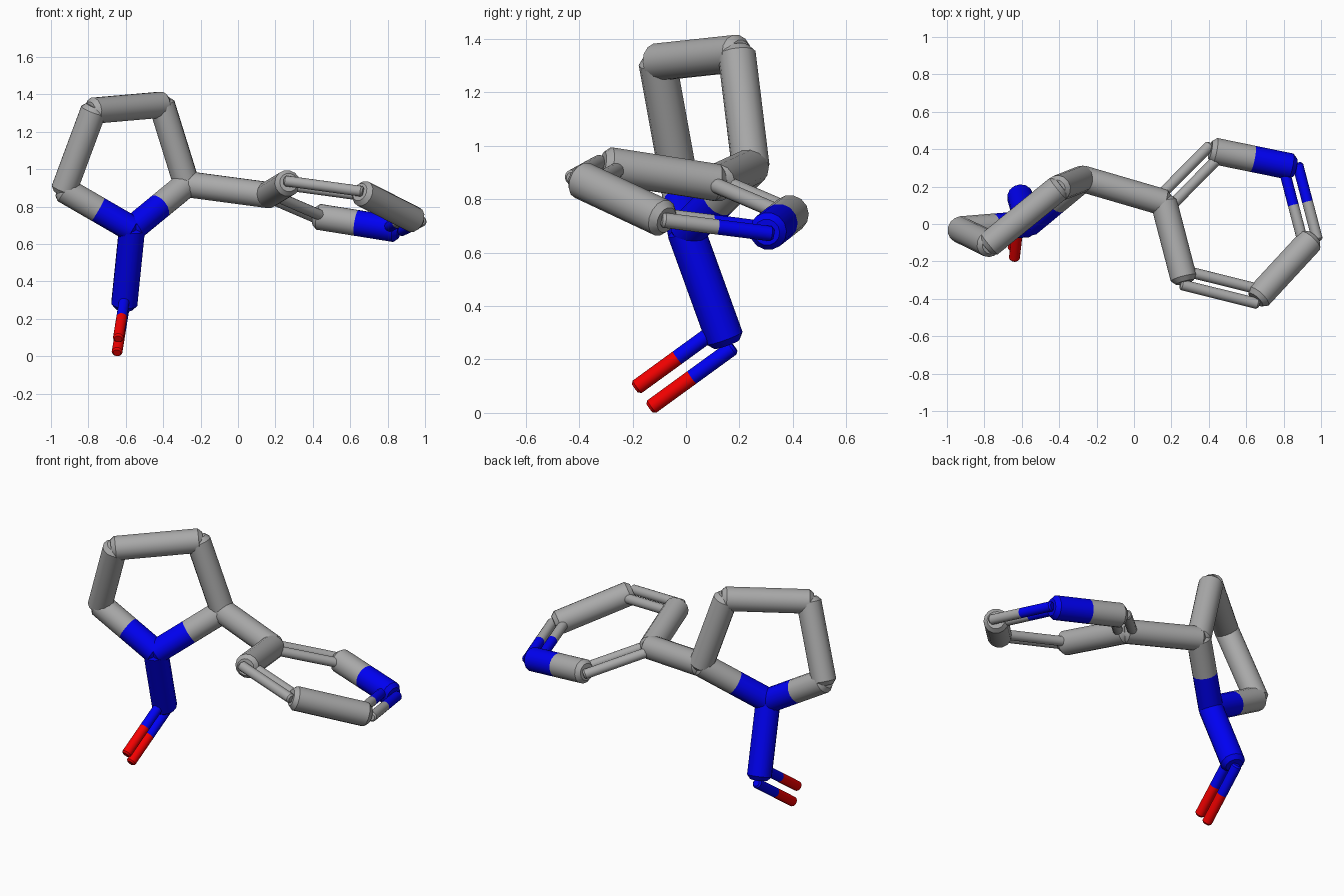
import bpy, math
from mathutils import Vector, Matrix

if "Cube" in bpy.data.objects:
    bpy.data.objects.remove(bpy.data.objects["Cube"])

SIDES, R, THIN = 14, 0.071, 0.029

def mat(name, col):
    m = bpy.data.materials.new(name)
    m.diffuse_color = (*col, 1)
    m.use_nodes = True
    m.node_tree.nodes["Principled BSDF"].inputs["Base Color"].default_value = m.diffuse_color
    return m

GREY = mat("grey", (0.4, 0.4, 0.4))
BLUE, RED = mat("blue", (0.0, 0.0, 0.9)), mat("red", (0.9, 0.0, 0.0))

# joint centres and colours
ATOMS = {
    "n1": ((-0.567, 0.00, 0.68), BLUE), "c2": ((-0.275, 0.242, 0.92), GREY),
    "c3": ((-0.407, 0.19, 1.345), GREY), "c4": ((-0.773, -0.107, 1.313), GREY),
    "c5": ((-0.93, -0.03, 0.89), GREY), "n2": ((-0.608, 0.145, 0.279), BLUE),
    "o": ((-0.643, -0.155, 0.061), RED),
    "ra": ((0.16, 0.115, 0.862), GREY), "rb": ((0.432, 0.39, 0.745), GREY),
    "rn": ((0.838, 0.307, 0.68), BLUE), "rd": ((0.942, -0.09, 0.73), GREY),
    "re": ((0.667, -0.388, 0.87), GREY), "rf": ((0.265, -0.288, 0.925), GREY),
}
P = {k: Vector(v[0]) for k, v in ATOMS.items()}

def stick(name, a, b, r, material, cap_a, cap_b):
    """Tube from a to b with shallow chamfered caps on the chosen ends."""
    L = (b - a).length
    rings = [(0.0, r), (L, r)]
    if cap_a:
        rings.insert(0, (-0.35 * r, 0.7 * r))
    if cap_b:
        rings.append((L + 0.35 * r, 0.7 * r))
    verts = [(rad * math.cos(2 * math.pi * i / SIDES), rad * math.sin(2 * math.pi * i / SIDES), z)
             for z, rad in rings for i in range(SIDES)]
    faces = [(k * SIDES + i, k * SIDES + (i + 1) % SIDES,
              (k + 1) * SIDES + (i + 1) % SIDES, (k + 1) * SIDES + i)
             for k in range(len(rings) - 1) for i in range(SIDES)]
    if cap_a:
        faces.append(tuple(reversed(range(SIDES))))
    if cap_b:
        faces.append(tuple(range(len(verts) - SIDES, len(verts))))
    me = bpy.data.meshes.new(name)
    me.from_pydata(verts, [], faces)
    me.materials.append(material)
    ob = bpy.data.objects.new(name, me)
    bpy.context.collection.objects.link(ob)
    ob.matrix_world = Matrix.Translation(a) @ (b - a).to_track_quat('Z', 'Y').to_matrix().to_4x4()
    bpy.context.view_layer.objects.active = ob
    bpy.ops.object.select_all(action='DESELECT')
    ob.select_set(True)
    bpy.ops.object.shade_smooth_by_angle(angle=math.radians(32))

def bond(name, i, j, r=R, off=Vector((0, 0, 0))):
    a, b = P[i] + off, P[j] + off
    ma, mb = ATOMS[i][1], ATOMS[j][1]
    if ma == mb:
        stick(name, a, b, r, ma, True, True)
    else:                                   # two-tone bond, split halfway
        mid = (a + b) / 2
        stick(name + "_first_half", a, mid, r, ma, True, False)
        stick(name + "_second_half", mid, b, r, mb, False, True)

def double_bond(name, i, j, neighbour, gap):
    d = (P[j] - P[i]).normalized()
    side = P[neighbour] - P[i]
    side = (side - d * side.dot(d)).normalized() * gap
    bond(name + "_inner", i, j, THIN, side)
    bond(name + "_outer", i, j, THIN, -side)

# five-sided ring, link and stem
for i, j in [("n1", "c2"), ("c2", "c3"), ("c3", "c4"), ("c4", "c5"), ("c5", "n1")]:
    bond("small_ring_bond_" + i + "_" + j, i, j)
bond("ring_link_bond", "c2", "ra")
bond("stem_bond", "n1", "n2")
double_bond("oxygen_bond", "n2", "o", "n1", 0.046)

# six-sided ring with alternating single and double bonds
for i, j in [("rb", "rn"), ("rd", "re"), ("rf", "ra")]:
    bond("large_ring_bond_" + i + "_" + j, i, j)
for i, j, k in [("ra", "rb", "rf"), ("rn", "rd", "rb"), ("re", "rf", "rd")]:
    double_bond("large_ring_double_" + i + "_" + j, i, j, k, 0.04)
